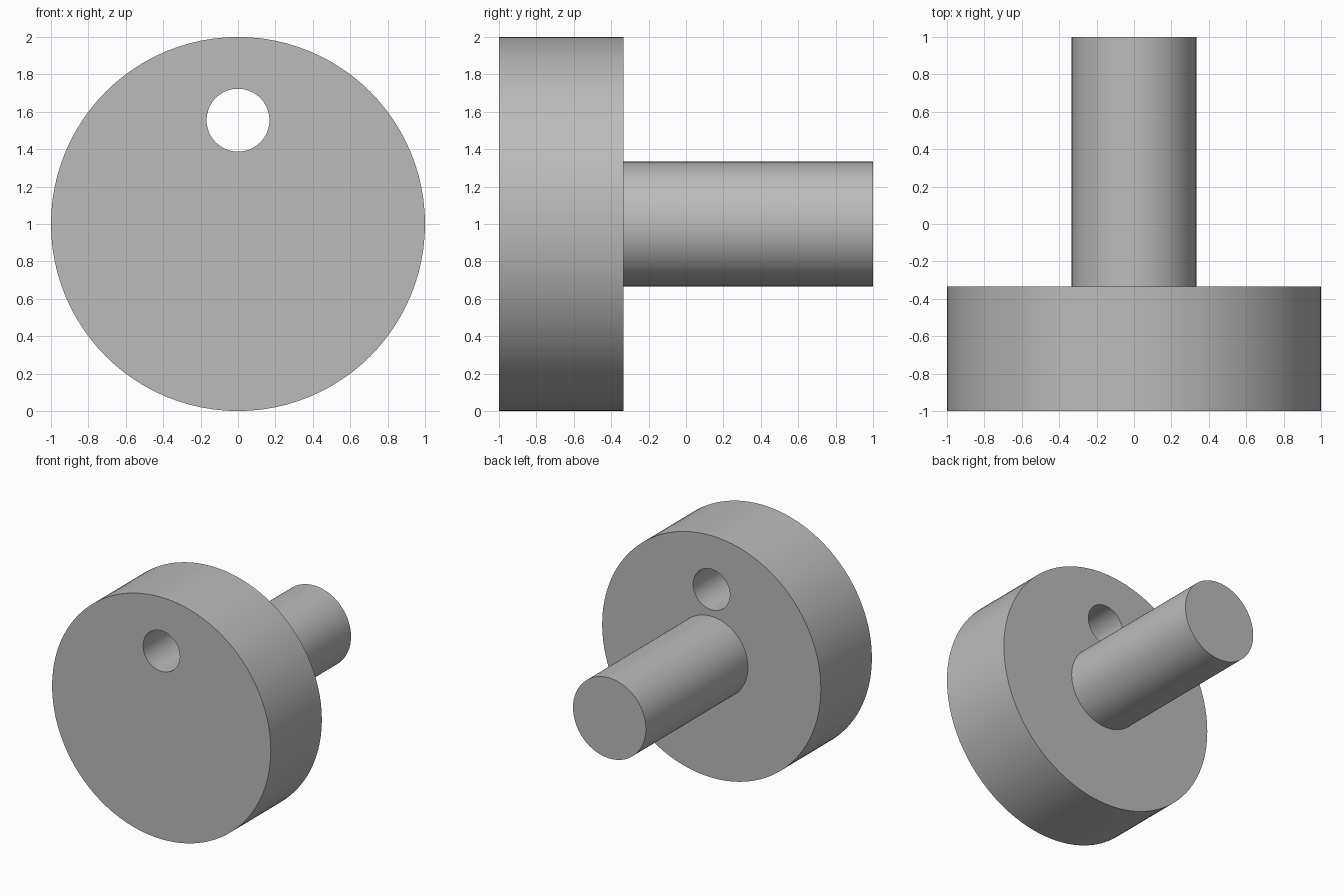
import bpy
import bmesh
from math import radians
from mathutils import Matrix, Vector

cube = bpy.data.objects.get("Cube")
if cube:
    bpy.data.objects.remove(cube, do_unlink=True)

DISC_R, SHAFT_R, HOLE_R = 1.0, 0.333, 0.168
FRONT, STEP, BACK = -1.0, -0.333, 1.0
AXIS_Z, HOLE_Z = 1.0, 1.555

grey = bpy.data.materials.new("plain grey")
grey.use_nodes = True
colour = (0.5, 0.5, 0.5, 1)
grey.diffuse_color = colour
grey.node_tree.nodes["Principled BSDF"].inputs["Base Color"].default_value = colour


def turned(name, profile, z, steps):
    """Solid turned about a y-parallel axis at height z, from (radius, y) rings."""
    bm = bmesh.new()
    rings = []
    for radius, y in profile:
        rings.append([bm.verts.new(Matrix.Rotation(radians(360 * i / steps), 3, 'Y')
                                   @ Vector((0, y, radius)) + Vector((0, 0, z)))
                      for i in range(steps)])
    for a, b in zip(rings, rings[1:]):
        for i in range(steps):
            j = (i + 1) % steps
            bm.faces.new((a[i], a[j], b[j], b[i]))
    bm.faces.new(rings[0])
    bm.faces.new(rings[-1])
    bmesh.ops.recalc_face_normals(bm, faces=bm.faces)
    mesh = bpy.data.meshes.new(name)
    bm.to_mesh(mesh)
    bm.free()
    mesh.materials.append(grey)
    obj = bpy.data.objects.new(name, mesh)
    bpy.context.collection.objects.link(obj)
    return obj


# Disc and shaft turned as one solid
body = turned("disc_with_shaft",
              [(DISC_R, FRONT), (DISC_R, STEP), (SHAFT_R, STEP), (SHAFT_R, BACK)],
              AXIS_Z, 96)

# Off-centre hole through the disc
cutter = turned("hole_cutter", [(HOLE_R, FRONT - 0.1), (HOLE_R, STEP + 0.1)], HOLE_Z, 64)
cutter.hide_render = True
cut = body.modifiers.new("hole", 'BOOLEAN')
cut.operation = 'DIFFERENCE'
cut.solver = 'EXACT'
cut.object = cutter

# Fix the cut into the mesh, then smooth the round walls
bpy.ops.object.select_all(action='DESELECT')
body.select_set(True)
bpy.context.view_layer.objects.active = body
bpy.ops.object.modifier_apply(modifier=cut.name)
bpy.data.objects.remove(cutter, do_unlink=True)
bpy.ops.object.shade_smooth_by_angle(angle=radians(30))
